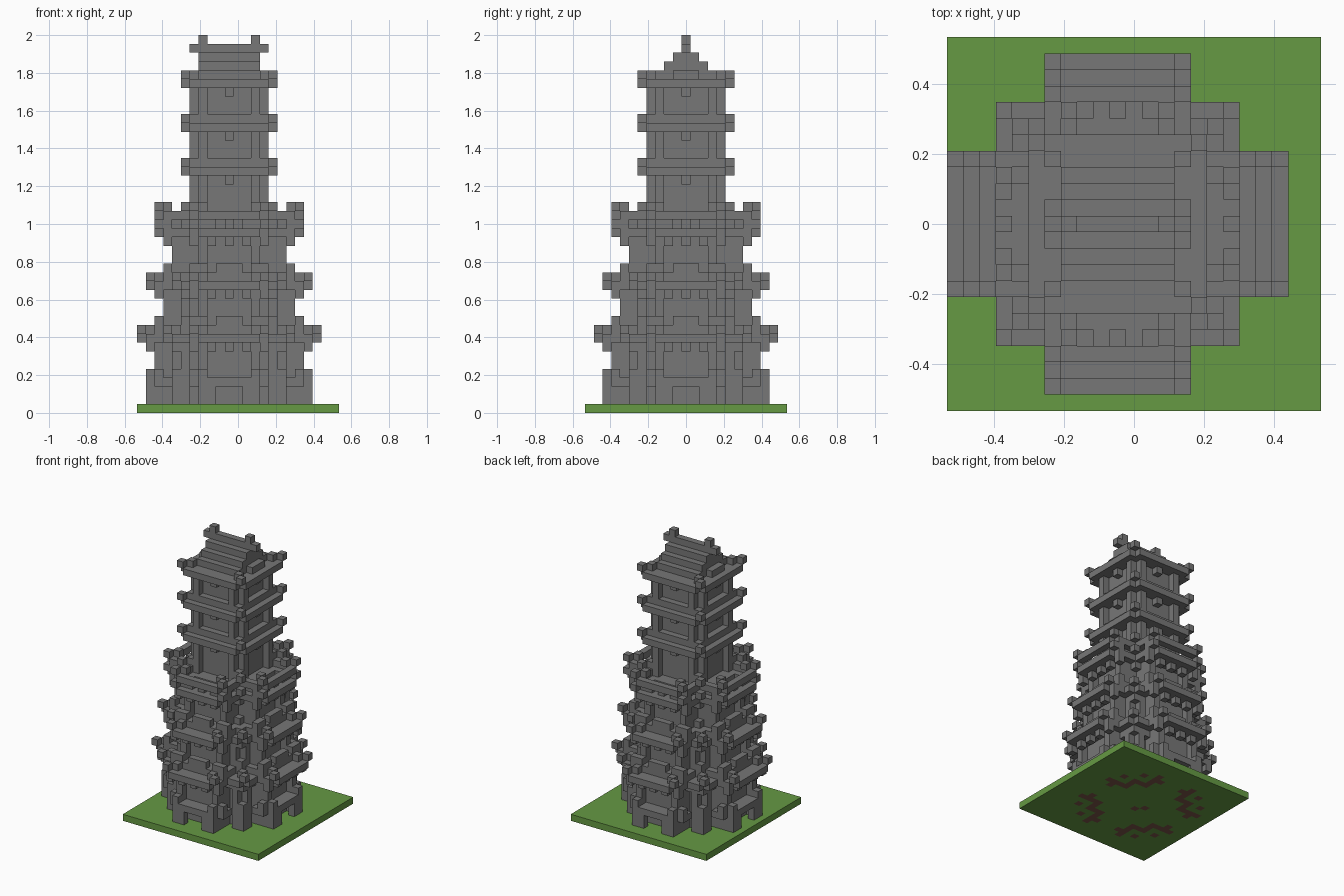
import bpy, bmesh

cube = bpy.data.objects.get("Cube")
if cube:
    bpy.data.objects.remove(cube, do_unlink=True)

V = 2 / 43            # block size
DIRS = [(1, 0, 0), (-1, 0, 0), (0, 1, 0), (0, -1, 0), (0, 0, 1), (0, 0, -1)]


def material(name, rgb):
    m = bpy.data.materials.new(name)
    m.use_nodes = True
    col = (*rgb, 1)
    m.diffuse_color = col
    m.node_tree.nodes["Principled BSDF"].inputs["Base Color"].default_value = col
    return m


STONE = material("grey stone", (0.184, 0.184, 0.184))
GRASS = material("grass green", (0.133, 0.322, 0.057))
SOIL = material("soil brown", (0.2, 0.09, 0.065))


def build(name, cells, mats=(STONE,), shift=-1, rule=None):
    """Skin a set of blocks, keeping only the outer faces."""
    bm = bmesh.new()
    verts = {}

    def vert(p):
        if p not in verts:
            verts[p] = bm.verts.new(((p[0] + shift - 0.5) * V, (p[1] - 0.5) * V, p[2] * V))
        return verts[p]

    for c in cells:
        for d in DIRS:
            if tuple(c[i] + d[i] for i in range(3)) in cells:
                continue
            a = next(i for i in range(3) if d[i])
            u, w = (a + 1) % 3, (a + 2) % 3
            loop = []
            for s, t in ((0, 0), (1, 0), (1, 1), (0, 1)):
                p = list(c)
                p[a] += d[a] > 0
                p[u] += s
                p[w] += t
                loop.append(vert(tuple(p)))
            if d[a] < 0:
                loop.reverse()
            f = bm.faces.new(loop)
            if rule:
                f.material_index = rule(c, d)
    me = bpy.data.meshes.new(name)
    bm.to_mesh(me)
    bm.free()
    for m in mats:
        me.materials.append(m)
    ob = bpy.data.objects.new(name, me)
    bpy.context.collection.objects.link(ob)


def plan(r, half, shoulder):
    """Square with four projecting arms, seen from above."""
    n = range(-r, r + 1)
    return {(x, y) for x in n for y in n
            if min(abs(x), abs(y)) <= half or max(abs(x), abs(y)) <= shoulder}


def square(r):
    return plan(r, r, r)


def outline(p):
    return {(x, y) for x, y in p
            if any((x + i, y + j) not in p for i in (-1, 0, 1) for j in (-1, 0, 1))}


def sym(points):
    """Repeat points on all four sides, mirrored."""
    out = set()
    for x, y in points:
        for a, b in ((x, y), (y, x)):
            out |= {(a, b), (-a, b), (a, -b), (-a, -b)}
    return out


def stack(p, z0, z1):
    return {(x, y, z) for x, y in p for z in range(z0, z1 + 1)}


def posts(r, s):
    return sym([(3, r), (s, s - 1)])


def eave(r, z, ring):
    """Flat eave or open ring with notched corners and raised corner blocks."""
    s = r - 3
    tips = sym([(4, r), (s, s)])
    plate = plan(r, 4, s)
    if ring:
        plate = outline(plate)
    upper = tips | sym([(3, r - 1), (s - 1, s - 1)])
    return stack(plate - tips, z, z) | stack(upper, z + 1, z + 1)


def brackets(r, z):
    s = r - 3
    return stack(sym([(0, r), (2, r), (4, r), (s, s), (s, s - 2)]), z, z)


# Ground slab, with the footing showing on its underside
footing = outline(plan(7, 3, 5)) - sym([(0, 7), (1, 7)])
footing |= sym([(3, 8), (5, 7)]) | {(0, -1), (-1, 0)}
build("ground", stack(square(11), 0, 0), (GRASS, SOIL), 0,
      lambda c, d: int(d[2] < 0 and (c[0] + 1, c[1]) in footing))

# Plinth: a ledge on separate feet with low arches between them
plinth = stack(plan(8, 3, 5), 3, 3)
plinth |= stack(sym([(3, 9), (6, 6)]), 1, 4) | stack(sym([(2, 9)]), 1, 3)
plinth |= stack(sym([(0, 9), (1, 9), (5, 6), (4, 7)]), 3, 3) | stack(sym([(4, 8)]), 3, 4)
build("plinth", plinth)

# Storeys with stepped cross plan: (eave reach, eave level, wall bottom)
for i, (r, z, low) in enumerate(((10, 8, 1), (9, 14, 9), (8, 20, 15), (8, 22, 21)), 1):
    build(f"storey_{i}_wall", stack(plan(r - 3, 3, r - 5), low, z - 1))
    build(f"storey_{i}_posts", stack(posts(r - 2, r - 4), low, z - 1))
    build(f"storey_{i}_brackets", brackets(r - 1, z - 1))
    build(f"storey_{i}_eave", eave(r, z, i == 4))
    if i < 3:
        # Broken railing standing on the eave, over a low course
        q = r - 2
        rail = sym([(4, q), (3, q), (1, q), (0, q), (q - 3, q - 3), (q - 3, q - 4)])
        build(f"storey_{i}_railing", stack(rail, z + 2, z + 2) | stack(plan(q, 4, q - 3), z + 1, z + 1))

# Slender upper tower with three eaves
for i, z in enumerate((27, 32, 37), 1):
    low = 22 if i == 1 else z - 3
    build(f"tower_{i}_wall", stack(square(3), low, z - 1))
    build(f"tower_{i}_posts", stack(sym([(3, 4)]), low, z - 1))
    build(f"tower_{i}_brackets", stack(sym([(0, 4)]), z - 1, z - 1))
    tips = sym([(5, 5)])
    top = square(4) if i < 3 else sym([(4, 4)])
    build(f"tower_{i}_eave", stack(square(5) - tips, z, z) | stack(top | tips, z + 1, z + 1))

# Gabled roof, ridge beam and ridge horns
roof = {(x, y, 38 + k) for k in range(3) for x in range(-3, 4) for y in range(k - 3, 4 - k)}
roof |= {(x, y, 38) for x in (-4, 4) for y in (-1, 0, 1)}
build("gable_roof", roof)
build("ridge", {(x, 0, 41) for x in range(-4, 5)})
build("ridge_horns", {(x, 0, 42) for x in (-3, 3)})
